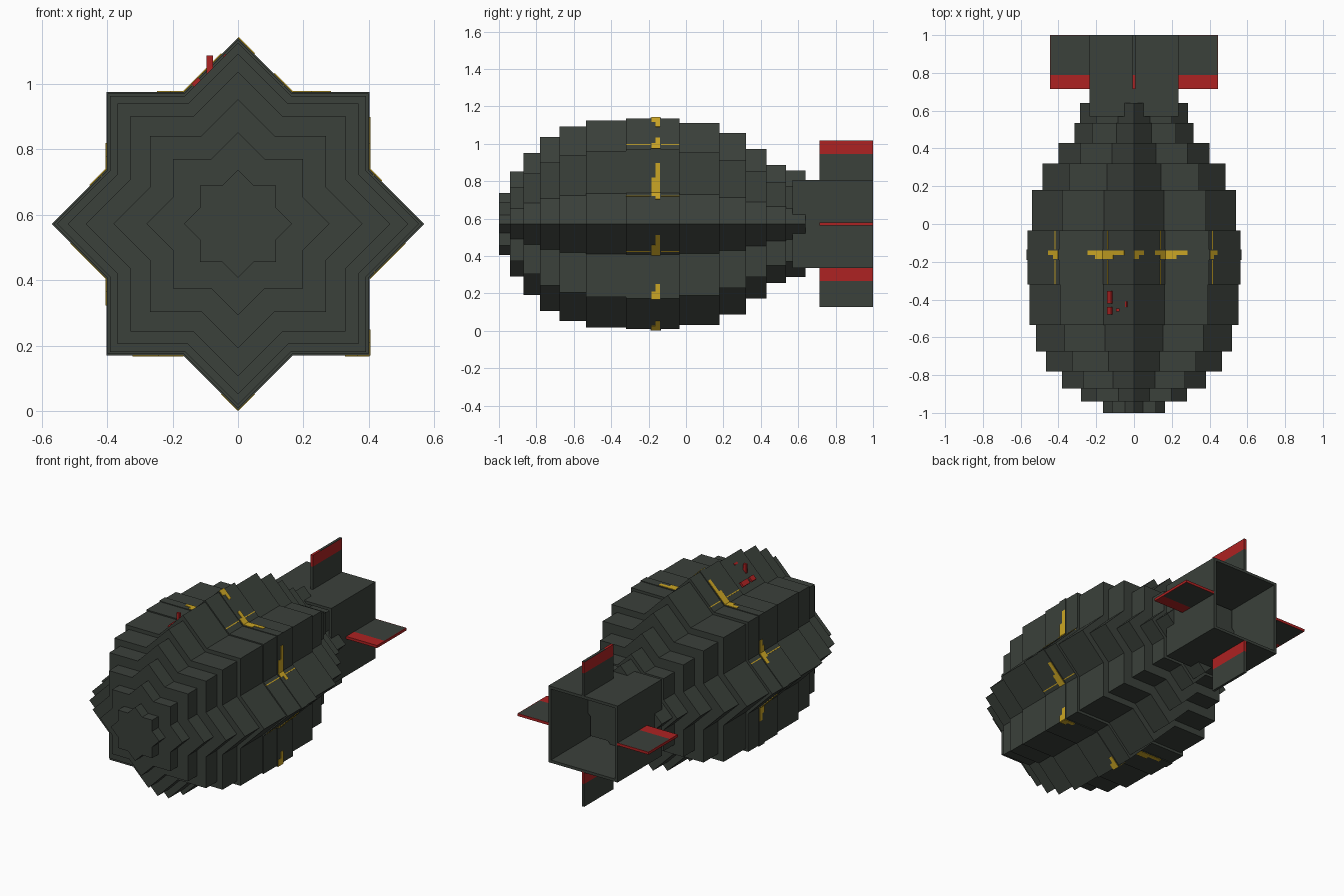
import bpy, bmesh
from math import pi, sin, cos
from mathutils import Vector

cube = bpy.data.objects.get("Cube")
if cube:
    bpy.data.objects.remove(cube)

CENTRE = 0.572  # height of the long axis


def material(name, colour):
    m = bpy.data.materials.new(name)
    m.use_nodes = True
    m.diffuse_color = (*colour, 1)
    m.node_tree.nodes["Principled BSDF"].inputs["Base Color"].default_value = (*colour, 1)
    return m


GREY = material("dark green grey", (0.043, 0.052, 0.043))
RED = material("red", (0.42, 0.016, 0.016))
YELLOW = material("yellow", (0.6, 0.38, 0.018))


def build(name, mat, prisms):
    """One object from prisms: (outline in x and z about the axis, y start, y end)."""
    bm = bmesh.new()
    for outline, y0, y1 in prisms:
        face = bm.faces.new([bm.verts.new((p[0], y0, p[1] + CENTRE)) for p in outline])
        ext = bmesh.ops.extrude_face_region(bm, geom=[face], use_keep_orig=True)
        moved = [v for v in ext["geom"] if isinstance(v, bmesh.types.BMVert)]
        bmesh.ops.translate(bm, verts=moved, vec=(0, y1 - y0, 0))
    bmesh.ops.recalc_face_normals(bm, faces=bm.faces)
    mesh = bpy.data.meshes.new(name)
    bm.to_mesh(mesh)
    bm.free()
    mesh.materials.append(mat)
    ob = bpy.data.objects.new(name, mesh)
    bpy.context.collection.objects.link(ob)
    return ob


def star(r):
    """Outline of two crossed squares."""
    valley = r * (1 - 0.5 ** 0.5) / sin(pi / 8) 
    return [Vector((cos(k * pi / 8), sin(k * pi / 8))) * (valley if k % 2 else r)
            for k in range(16)]


def rect(x0, x1, z0, z1):
    return [(x0, z0), (x1, z0), (x1, z1), (x0, z1)]


def turned(outline, quarter):
    for _ in range(quarter):
        outline = [(-z, x) for x, z in outline]
    return outline


def plate(r, edge, t0, t1, lift):
    """Thin outline lying on part of one star edge."""
    pts = star(r)
    a, b = pts[edge], pts[(edge + 1) % 16]
    d = (b - a).normalized()
    n = Vector((d.y, -d.x))
    p, q = a.lerp(b, t0), a.lerp(b, t1)
    return [p - n * 0.004, q - n * 0.004, q + n * lift, p + n * lift]


# Stepped body, nose to tail: (end y, tip radius)
steps = [(-0.94, 0.165), (-0.87, 0.28), (-0.78, 0.38), (-0.675, 0.465),
         (-0.535, 0.52), (-0.32, 0.553), (-0.035, 0.563), (0.18, 0.54),
         (0.32, 0.485), (0.43, 0.4), (0.535, 0.315), (0.64, 0.285)]
y = -1.0
for i, (end, r) in enumerate(steps):
    build(f"body_step_{i + 1}", GREY, [(star(r), y, end)])
    y = end
build("middle_band", GREY, [(star(0.569), -0.19, -0.135)])

# Worn yellow paint on the band, gathered around the valleys
marks = [(0, .78, 1), (1, 0, .68), (2, .5, 1), (3, 0, .34), (3, .7, 1), (4, .3, 1),
         (5, 0, .34), (6, .66, 1), (7, 0, .3), (8, .35, 1), (9, 0, .35), (10, .34, 1),
         (11, .7, 1), (12, 0, .3), (13, .68, 1), (14, 0, .34), (15, 0, .65)]
paint = []
for edge, t0, t1 in marks:
    mid = (t0 + t1) / 2
    paint.append((plate(0.569, edge, t0, t1, 0.003), -0.163, -0.139))
    half = (mid, t1) if t1 == 1 else (t0, mid)
    paint.append((plate(0.569, edge, *half, 0.003), -0.185, -0.163))
build("band_paint", YELLOW, paint)

# Fine yellow seams beside the valleys
seams = [(plate(0.563, e, t, t + 0.025, 0.002), -0.32, -0.035)
         for e, t in ((0, .89), (3, .14), (4, .84), (7, .1), (15, .1))]
build("seam_lines", YELLOW, seams)

# Small red catch on the upper right slope
build("red_catch", RED, [
    (plate(0.553, 4, .7, .83, 0.012), -0.42, -0.355),
    (plate(0.553, 4, .7, .83, 0.012), -0.48, -0.44),
    (plate(0.553, 4, .22, .27, 0.004), -0.44, -0.41),
    (rect(-0.096, -0.076, 0.46, 0.515), -0.462, -0.447)])

# Open square tail tube from four walls
wall = [(0.235, -0.235), (0.235, 0.235), (0.218, 0.218), (0.218, -0.218)]
build("tail_tube", GREY, [(turned(wall, q), 0.57, 1.0) for q in range(4)])

# Side fins: red leading strip and rim
T = 0.008
for name, q in (("left", 0), ("right", 2)):
    build(f"{name}_fin", GREY, [(turned(rect(0.23, 0.441, -T, T), q), 0.79, 0.997)])
    build(f"{name}_fin_red", RED, [
        (turned(rect(0.23, 0.445, -T, T), q), 0.715, 0.79),
        (turned(rect(0.441, 0.445, -T, T), q), 0.79, 1.0),
        (turned(rect(0.23, 0.441, -T, T), q), 0.997, 1.0)])

# Upright fins: red block at the top of each
build("top_fin", GREY, [(rect(-T, T, 0.23, 0.375), 0.715, 1.0),
                        (rect(-T, T, 0.442, 0.445), 0.79, 1.0)])
build("top_fin_red", RED, [(rect(-T, T, 0.375, 0.442), 0.715, 1.0),
                           (rect(-T, T, 0.442, 0.445), 0.715, 0.79)])
build("bottom_fin", GREY, [(rect(-T, T, -0.445, -0.305), 0.715, 1.0)])
build("bottom_fin_red", RED, [(rect(-T, T, -0.305, -0.23), 0.715, 1.0)])
